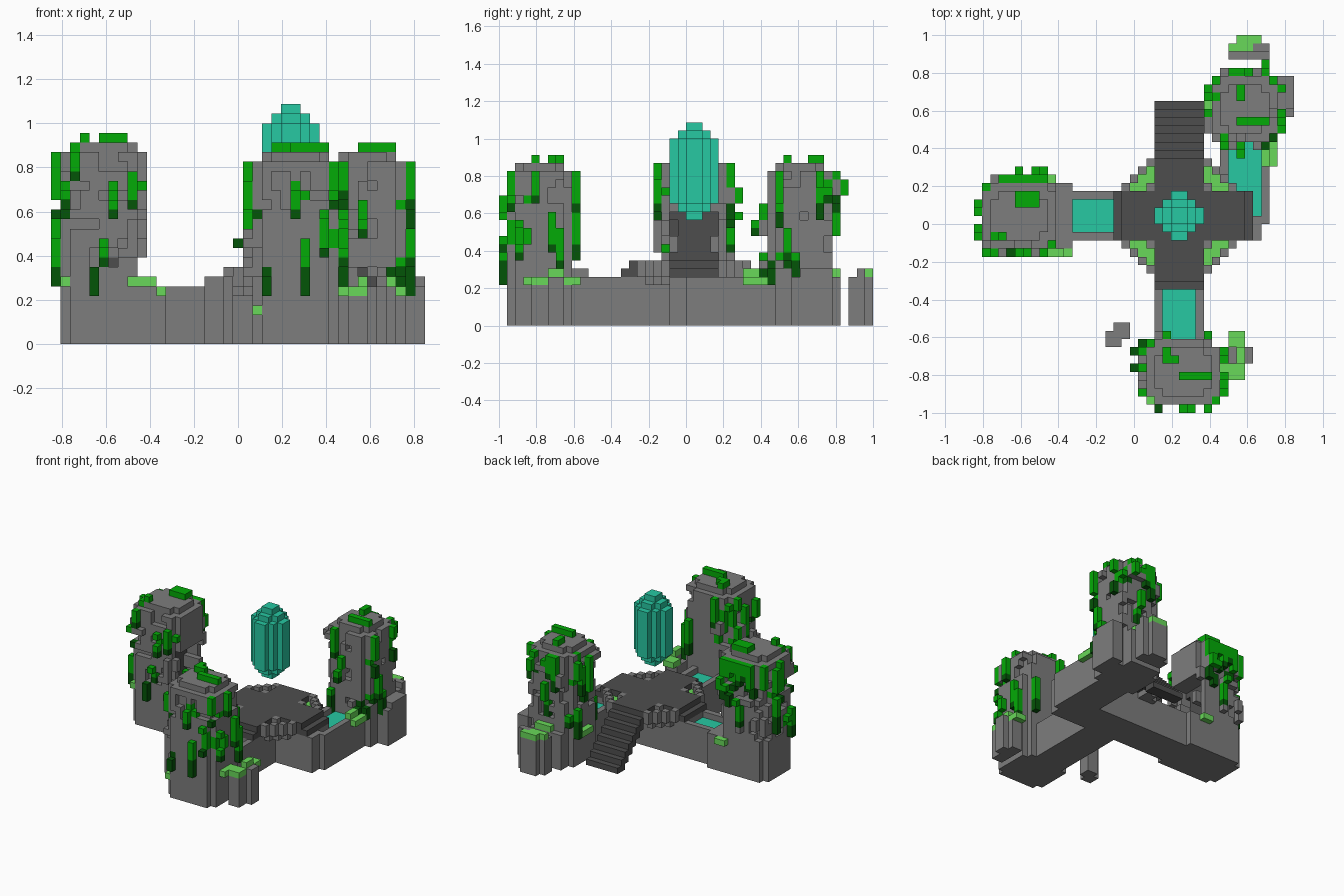
import bpy
import bmesh
import random

random.seed(7)
cube = bpy.data.objects.get("Cube")
if cube:
    bpy.data.objects.remove(cube, do_unlink=True)

WIDE, DEEP = 39, 46          # plan size in cells
CELL = 2 / DEEP
PALETTE = {
    "stone": (0.205, 0.205, 0.205),
    "dark_stone": (0.076, 0.076, 0.076),
    "crystal_teal": (0.02, 0.58, 0.36),
    "leaf_green": (0.001, 0.41, 0.002),
    "deep_green": (0.001, 0.09, 0.002),
    "grass_green": (0.14, 0.69, 0.10),
}
MATERIALS = {}
for label, rgb in PALETTE.items():
    material = bpy.data.materials.new(label)
    material.use_nodes = True
    material.diffuse_color = (*rgb, 1)
    shader = material.node_tree.nodes["Principled BSDF"]
    shader.inputs["Base Color"].default_value = (*rgb, 1)
    shader.inputs["Roughness"].default_value = 0.9
    MATERIALS[label] = material

# outward direction of each wall
SIDES = {"east": (1, 0), "west": (-1, 0), "north": (0, 1), "south": (0, -1)}


def box(cells, i0, i1, j0, j1, k0, k1, mat="stone"):
    for i in range(i0, i1):
        for j in range(j0, j1):
            for k in range(k0, k1):
                cells[i, j, k] = mat


def clear(cells, *bounds):
    hole = {}
    box(hole, *bounds)
    for cell in hole:
        cells.pop(cell, None)


def build(name, cells):
    """Turn a set of cells into one mesh holding only its outer faces."""
    bm = bmesh.new()
    corners = {}
    used = sorted(set(cells.values()))

    def corner(point):
        if point not in corners:
            i, j, k = point
            corners[point] = bm.verts.new(
                ((i - WIDE / 2) * CELL, (j - DEEP / 2) * CELL, k * CELL))
        return corners[point]

    for cell, mat in cells.items():
        for axis in range(3):
            for step in (0, 1):
                neighbour = list(cell)
                neighbour[axis] += 2 * step - 1
                if tuple(neighbour) in cells:
                    continue
                loop = []
                for a, b in ((0, 0), (1, 0), (1, 1), (0, 1)):
                    point = list(cell)
                    point[axis] += step
                    point[(axis + 1) % 3] += a
                    point[(axis + 2) % 3] += b
                    loop.append(corner(tuple(point)))
                face = bm.faces.new(loop if step else loop[::-1])
                face.material_index = used.index(mat)
    mesh = bpy.data.meshes.new(name)
    bm.to_mesh(mesh)
    bm.free()
    for mat in used:
        mesh.materials.append(MATERIALS[mat])
    obj = bpy.data.objects.new(name, mesh)
    bpy.context.collection.objects.link(obj)


def surface(cells, side, along, k):
    """Outermost cell on a wall, and the free cell in front of it."""
    dx, dy = SIDES[side]
    fixed = 1 if dx else 0
    line = [c for c in cells if c[fixed] == along and c[2] == k]
    if not line:
        return None, None
    hit = max(line, key=lambda c: c[0] * dx + c[1] * dy)
    front = (hit[0] + dx, hit[1] + dy, k)
    inside = 0 <= front[0] < WIDE and 0 <= front[1] < DEEP
    return hit, front if inside else None


def tower(name, i0, i1, j0, j1, top, strands, crown, door=None):
    cells = {}
    # square shaft with clipped corners and a smaller top layer
    for i in range(i0, i1):
        for j in range(j0, j1):
            for k in range(top):
                inset = 1 if k == top - 1 else 0
                a = min(i - i0, i1 - 1 - i) - inset
                b = min(j - j0, j1 - 1 - j) - inset
                if min(a, b) >= 0 and a + b >= 1:
                    cells[i, j, k] = "stone"
    # worn and jutting blocks
    shaft = dict(cells)
    for n in range(34):
        side = random.choice([s for s in SIDES if s != door])
        lo, hi = (j0, j1) if SIDES[side][0] else (i0, i1)
        start, level = random.randrange(lo, hi), random.randrange(7, top - 2)
        for a in range(start, min(hi, start + random.randint(1, 3))):
            for k in range(level, level + random.randint(1, 2)):
                hit, front = surface(shaft, side, a, k)
                if hit and n % 4:
                    cells.pop(hit, None)
                elif front and front[0] < i1 and front[1] > 0:
                    cells[front] = "stone"
    # dark niche with a ledge on each jamb
    if door:
        centre = (j0 + j1) // 2
        for k in range(6, 14):
            half = 2 if k in (9, 10) else 3
            for a in range(centre - half, centre + half):
                for depth in range(3):
                    hit, _ = surface(cells, door, a, k)
                    cells.pop(hit, None)
                hit, _ = surface(cells, door, a, k)
                cells[hit] = "dark_stone"
    build(name, cells)
    # hanging vines and leaves lying on the crown
    vines = {}
    for side, along, low, high in strands:
        for extra in range(random.choice((1, 1, 2))):
            for k in range(low + 2 * extra, high - extra):
                _, front = surface(cells, side, along + extra, k)
                if front:
                    shade = k < 8 or k < low + (high - low) // 3
                    vines[front] = "deep_green" if shade else "leaf_green"
    for patch in crown:
        box(vines, *patch, top, top + 1, "leaf_green")
    build(name + "_vines", vines)


# three overgrown towers; strands are side, position, bottom, top
tower("left_tower", 1, 10, 20, 28, 21, [
    ("west", 24, 13, 20), ("west", 25, 8, 17), ("west", 27, 15, 20), ("west", 21, 6, 11),
    ("south", 1, 13, 17), ("south", 2, 17, 21), ("south", 4, 5, 8), ("south", 5, 8, 11),
    ("south", 6, 13, 17), ("south", 8, 14, 18), ("north", 3, 14, 20), ("north", 4, 17, 20),
    ("north", 5, 9, 14), ("north", 5, 16, 20), ("north", 6, 15, 20), ("north", 7, 12, 20),
    ("north", 8, 13, 20)], [(3, 4, 21, 22), (5, 8, 25, 27)], "east")
tower("front_tower", 21, 30, 1, 9, 20, [
    ("south", 22, 5, 8), ("south", 25, 13, 17), ("south", 26, 5, 11), ("south", 28, 9, 14),
    ("south", 29, 14, 19), ("west", 2, 13, 17), ("west", 5, 10, 17), ("west", 7, 8, 19),
    ("east", 4, 15, 19), ("east", 6, 9, 14), ("east", 7, 6, 12), ("east", 2, 8, 13),
    ("north", 23, 14, 19), ("north", 28, 8, 14)],
    [(25, 29, 4, 5), (23, 25, 6, 7), (23, 24, 7, 8)])
tower("back_tower", 29, 37, 33, 41, 20, [
    ("south", 32, 11, 15), ("south", 30, 14, 19), ("south", 35, 5, 8), ("south", 36, 5, 9),
    ("south", 30, 5, 9), ("west", 36, 10, 18), ("west", 38, 12, 19), ("west", 39, 5, 10),
    ("east", 34, 12, 19), ("east", 35, 8, 12), ("east", 36, 5, 9), ("east", 39, 13, 19),
    ("north", 31, 13, 19), ("north", 32, 15, 19), ("north", 33, 8, 14), ("north", 35, 15, 19)],
    [(32, 33, 38, 40), (32, 36, 35, 36)])

# stone base with sunken channels
base = {}
box(base, 1, 35, 21, 27, 0, 6)
box(base, 8, 12, 20, 28, 0, 6)
box(base, 22, 28, 2, 21, 0, 6)
box(base, 30, 36, 23, 36, 0, 6)
box(base, 37, 39, 36, 41, 0, 6)
box(base, 30, 36, 41, 42, 0, 6)
box(base, 37, 39, 37, 41, 6, 7)
water = {}
for channel in ((12, 17, 22, 26), (23, 27, 9, 15), (31, 35, 27, 33), (34, 35, 24, 27)):
    clear(base, *channel, 4, 6)
    box(water, *channel, 4, 5, "crystal_teal")
build("base", base)
build("water", water)

# raised cross walkway
platform = {}
for trim in range(2):
    box(platform, 17 + trim, 34 - trim, 21, 27, 6 + trim, 7 + trim, "dark_stone")
    box(platform, 22, 28, 15 + trim, 31, 6 + trim, 7 + trim, "dark_stone")
build("platform", platform)

# stairs down to the back
stairs = {}
for n in range(8):
    box(stairs, 22, 28, 30 + n, 31 + n, max(0, 6 - n), 8 - n, "dark_stone")
build("back_stairs", stairs)

# corbelled planters with a raised rim in the corners of the cross
planters = {}
for right in (False, True):
    for back in (False, True):
        for a in range(4):
            for b in range(4 - a):
                i = 28 + a if right else 21 - a
                j = 27 + b if back else 20 - b
                grassy = 0 < a + b < 3
                bottom = 5 if a + b < 3 else 6
                box(planters, i, i + 1, j, j + 1, bottom, 7 if grassy else 8)
                if grassy:
                    planters[i, j, 6] = "grass_green"
build("planters", planters)

# floating crystal
crystal = {}
for k in range(13, 25):
    reach = min(3, k - 12, 25 - k)
    for i in range(22, 28):
        for j in range(21, 27):
            if abs(i - 24.5) + abs(j - 23.5) <= reach:
                crystal[i, j, k] = "crystal_teal"
build("crystal", crystal)

# loose rocks around the base
rocks = {}
box(rocks, 31, 36, 43, 45, 0, 6)
box(rocks, 32, 35, 45, 46, 0, 6)
box(rocks, 34, 36, 44, 45, 6, 7)
box(rocks, 31, 34, 44, 45, 6, 7, "grass_green")
box(rocks, 32, 35, 45, 46, 6, 7, "grass_green")
box(rocks, 31, 33, 4, 9, 0, 5)
box(rocks, 32, 34, 6, 8, 0, 6)
box(rocks, 31, 33, 8, 10, 5, 6, "grass_green")
box(rocks, 31, 33, 4, 6, 5, 6, "grass_green")
box(rocks, 32, 33, 6, 8, 6, 7, "grass_green")
box(rocks, 16, 18, 8, 10, 0, 7)
box(rocks, 17, 19, 9, 11, 0, 7)
build("loose_rocks", rocks)

# grass tufts on the ledges
grass = {}
for tuft in ((8, 11, 19, 20, 6), (11, 12, 19, 20, 5), (1, 2, 20, 21, 6), (35, 36, 30, 34, 6),
             (36, 37, 30, 33, 5), (37, 38, 36, 37, 6), (21, 22, 1, 2, 3), (30, 31, 3, 6, 5),
             (8, 10, 28, 29, 5), (28, 29, 36, 39, 5), (32, 35, 41, 42, 6)):
    box(grass, *tuft, tuft[-1] + 1, "grass_green")
build("grass", grass)
